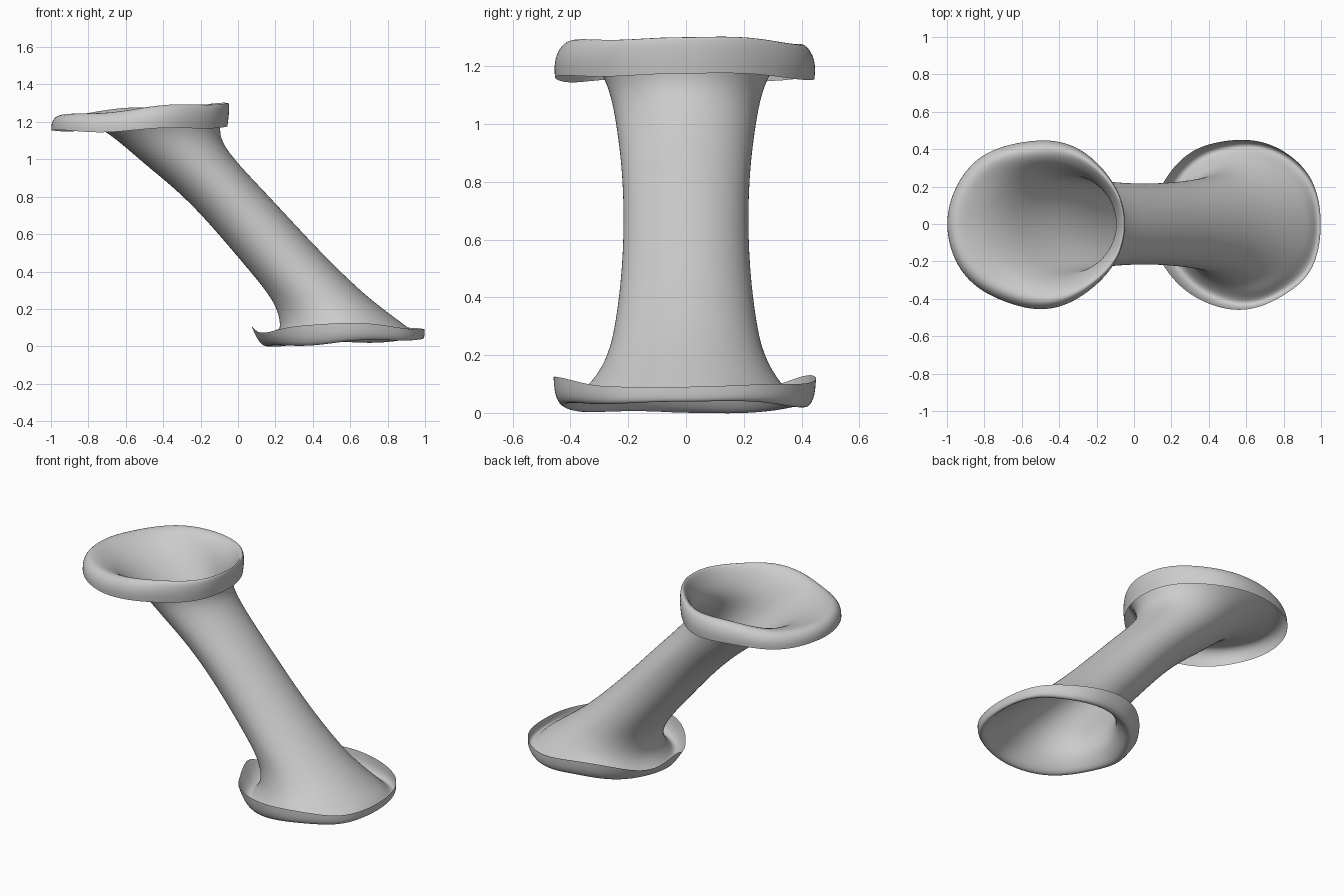
import bpy, bmesh
from math import cos, sin, pi

if "Cube" in bpy.data.objects:
    bpy.data.objects.remove(bpy.data.objects["Cube"])

SEG = 40

# Rings: x left, x right, half depth, z at left, z at right, z at the sides
top_lip = [
    (-1.00, -0.055, 0.45, 1.155, 1.175, 1.155),
    (-1.00, -0.045, 0.455, 1.20, 1.25, 1.22),
    (-0.965, -0.045, 0.415, 1.245, 1.315, 1.285),
    (-0.88, -0.065, 0.36, 1.225, 1.285, 1.265),
    (-0.79, -0.09, 0.31, 1.195, 1.21, 1.21),
]
# Slanted neck: z, x left, x right, half depth
neck = [
    (1.13, -0.68, -0.10, 0.27), (1.05, -0.585, -0.06, 0.25),
    (0.95, -0.47, 0.025, 0.235), (0.85, -0.345, 0.12, 0.223),
    (0.70, -0.19, 0.26, 0.215), (0.50, -0.02, 0.445, 0.22),
    (0.30, 0.15, 0.65, 0.245), (0.20, 0.21, 0.775, 0.27),
]
bottom_lip = [
    (0.23, 0.89, 0.315, 0.105, 0.115, 0.12),
    (0.205, 0.945, 0.36, 0.045, 0.075, 0.07),
    (0.16, 0.97, 0.40, -0.01, 0.045, 0.022),
    (0.12, 0.99, 0.43, 0.01, 0.035, 0.015),
    (0.09, 1.00, 0.452, 0.06, 0.05, 0.06),
    (0.07, 1.00, 0.455, 0.115, 0.09, 0.12),
]
rings = top_lip + [(l, r, d, z, z, z) for z, l, r, d in neck] + bottom_lip


def add_ring(bm, ring, wave, foot, dip):
    """wave: ripple of the lip, foot: pointed left / square right end, dip: notched edge."""
    xl, xr, depth, zl, zr, zs = ring
    cx, rx = (xl + xr) / 2, (xr - xl) / 2
    a = ((zl + zr) / 2 + zs) / 2
    b = (zr - zl) / 2
    c = (zl + zr) / 2 - a
    verts = []
    for i in range(SEG):
        t = 2 * pi * i / SEG
        co, si = cos(t), sin(t)
        w = 1 + wave * 0.02 * cos(5 * t + 0.6) * si ** 2
        y = depth * w * si * (1 + foot * (0.28 if co > 0 else -0.4) * co ** 4)
        z = a + b * co + c * cos(2 * t) + wave * 0.010 * sin(4 * t + 0.4) * abs(si)
        if co < 0:
            z -= dip * 0.3 * si ** 2 * co ** 6
        verts.append(bm.verts.new((cx + rx * w * co, y, z)))
    return verts


# Open tube with flared, curled-over ends
bm = bmesh.new()
n = len(rings)
foot_amount = {n - 5: 0.3, n - 4: 0.6, n - 3: 0.9, n - 2: 1, n - 1: 1}
dip_amount = {n - 2: 0.6, n - 1: 1.6}
loops = []
for k, ring in enumerate(rings):
    lip = k < 4 or k > n - 6
    loops.append(add_ring(bm, ring, int(lip), foot_amount.get(k, 0), dip_amount.get(k, 0)))
for upper, lower in zip(loops, loops[1:]):
    for i in range(SEG):
        j = (i + 1) % SEG
        bm.faces.new((upper[i], lower[i], lower[j], upper[j]))
bmesh.ops.recalc_face_normals(bm, faces=bm.faces)
mesh = bpy.data.meshes.new("flared_tube")
bm.to_mesh(mesh)
bm.free()
for p in mesh.polygons:
    p.use_smooth = True
tube = bpy.data.objects.new("flared_tube", mesh)
bpy.context.collection.objects.link(tube)
sub = tube.modifiers.new("smooth", 'SUBSURF')
sub.levels = sub.render_levels = 2
